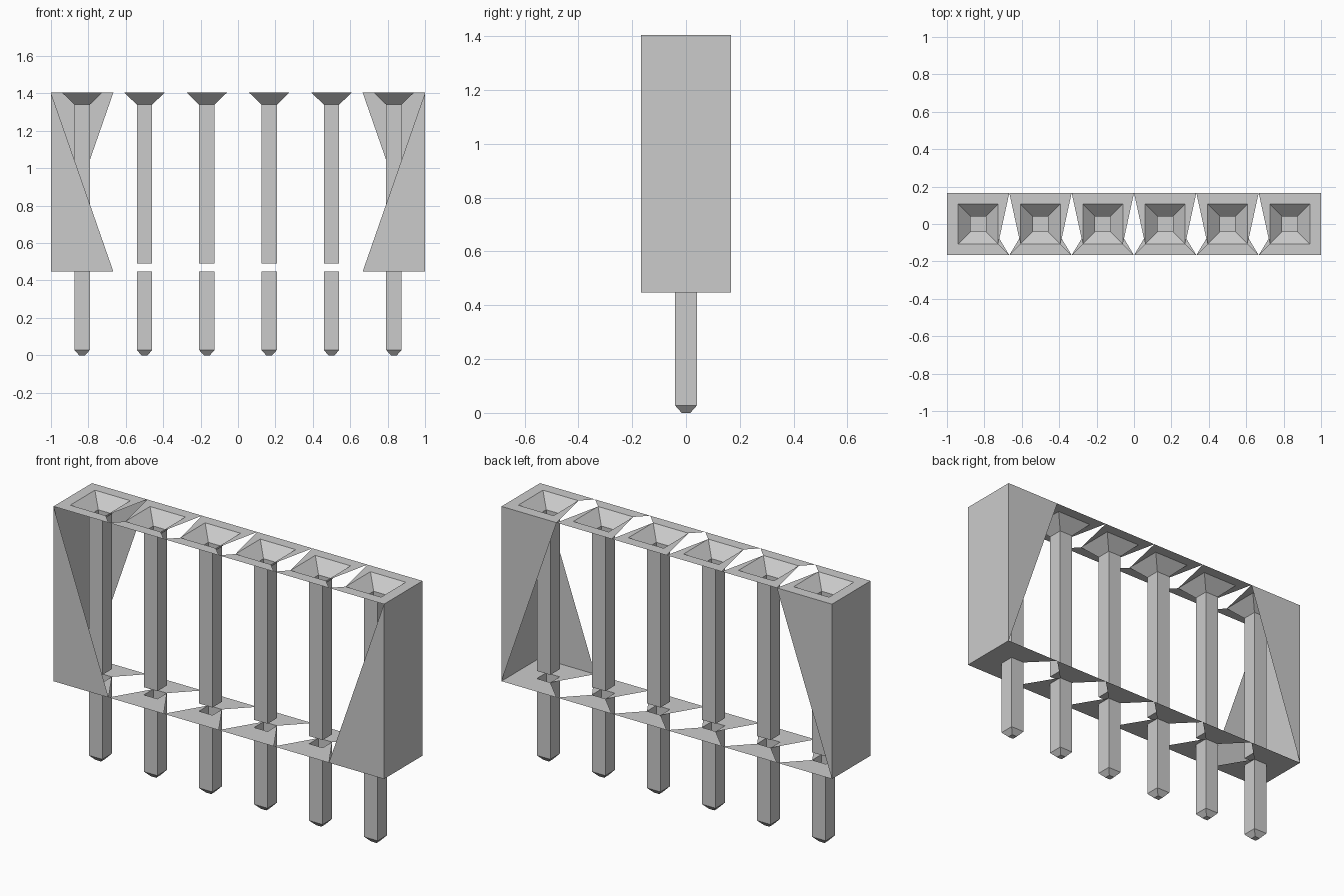
import bpy
import bmesh
from mathutils import Vector

cube = bpy.data.objects.get("Cube")
if cube:
    bpy.data.objects.remove(cube, do_unlink=True)

PITCH = 1 / 3
HALF = PITCH / 2
TOP, BASE = 1.404, 0.448
FUNNEL, STEM = 0.107, 0.041
CENTRES = [(i - 2.5) * PITCH for i in range(6)]

grey = bpy.data.materials.new("plain grey")
grey.use_nodes = True
grey.diffuse_color = (0.6, 0.6, 0.6, 1)
grey.node_tree.nodes["Principled BSDF"].inputs["Base Color"].default_value = (0.6, 0.6, 0.6, 1)


def square(cx, half, z):
    """Corners front left, front right, back right, back left."""
    return [Vector((cx + sx * half, sy * half, z))
            for sx, sy in ((-1, -1), (1, -1), (1, 1), (-1, 1))]


def face(bm, points, flip=False):
    verts = [bm.verts.new(p) for p in points]
    bm.faces.new(verts[::-1] if flip else verts)


def loft(bm, rings):
    for a, b in zip(rings, rings[1:]):
        for i in range(4):
            j = (i + 1) % 4
            face(bm, (a[i], a[j], b[j], b[i]))


def finish(bm, name):
    bmesh.ops.remove_doubles(bm, verts=bm.verts, dist=0.0005)
    mesh = bpy.data.meshes.new(name)
    bm.to_mesh(mesh)
    bm.free()
    mesh.materials.append(grey)
    bpy.context.collection.objects.link(bpy.data.objects.new(name, mesh))


def plate(name, z, hole, is_top):
    """Pierced strip with open slits between neighbouring cells."""
    bm = bmesh.new()
    for n, cx in enumerate(CENTRES):
        o, h = square(cx, HALF, z), square(cx, hole, z)
        for i in range(4):
            j = (i + 1) % 4
            inner_side = (i == 1 and n < 5) or (i == 3 and n > 0)
            if not inner_side:
                points = (o[i], o[j], h[j], h[i])
            else:
                # Only one triangle of each side between cells is filled
                back_corner = (i == 1) == is_top
                points = (o[j] if back_corner else o[i], h[j], h[i])
            face(bm, points, not is_top)
    finish(bm, name)


plate("top_plate", TOP, FUNNEL, True)
plate("bottom_plate", BASE, STEM, False)

# End walls with their triangular front and back webs
for side, label in ((-1, "right"), (1, "left")):
    bm = bmesh.new()
    x, inner = side, side * (1 - PITCH)
    face(bm, ((x, -HALF, BASE), (x, HALF, BASE), (x, HALF, TOP), (x, -HALF, TOP)), side < 0)
    face(bm, ((x, -HALF, BASE), (x, -HALF, TOP), (inner, -HALF, BASE)), side < 0)
    face(bm, ((x, HALF, BASE), (inner, HALF, TOP), (x, HALF, TOP)), side < 0)
    finish(bm, label + "_end_wall")

for n, cx in enumerate(CENTRES, 1):
    # Funnel socket, seen from inside
    bm = bmesh.new()
    rings = [square(cx, r, z) for r, z in ((FUNNEL, TOP), (STEM, 1.34), (STEM, 0.49))]
    loft(bm, rings)
    face(bm, rings[-1])
    finish(bm, f"socket_{n}")

    # Hollow pin with tapered tip
    bm = bmesh.new()
    rings = [square(cx, r, z) for r, z in ((0.016, 0), (STEM, 0.028), (STEM, BASE))]
    loft(bm, rings)
    face(bm, rings[0], True)
    finish(bm, f"pin_{n}")
